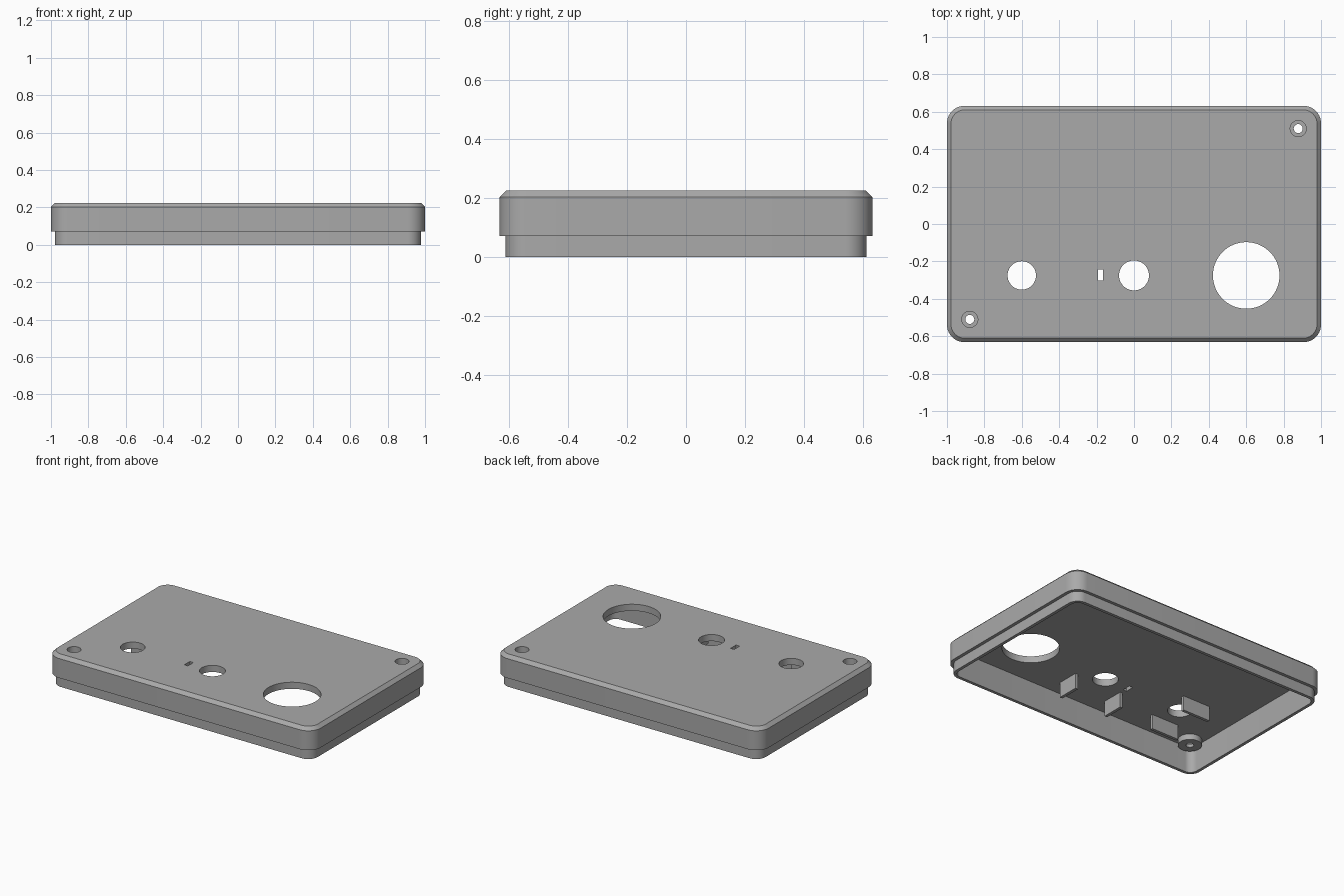
import bpy, bmesh, math

if "Cube" in bpy.data.objects:
    bpy.data.objects.remove(bpy.data.objects["Cube"])

grey = bpy.data.materials.new("plain_grey")
grey.diffuse_color = (0.4, 0.4, 0.4, 1)
grey.use_nodes = True
grey.node_tree.nodes["Principled BSDF"].inputs["Base Color"].default_value = grey.diffuse_color

CEILING, TOP = 0.179, 0.224


def make(name, bm):
    bmesh.ops.recalc_face_normals(bm, faces=bm.faces)
    me = bpy.data.meshes.new(name)
    bm.to_mesh(me)
    bm.free()
    ob = bpy.data.objects.new(name, me)
    bpy.context.collection.objects.link(ob)
    me.materials.append(grey)
    return ob


def rounded_rect(hx, hy, r, n=10):
    pts = []
    for k, (sx, sy) in enumerate([(1, 1), (-1, 1), (-1, -1), (1, -1)]):
        for i in range(n + 1):
            a = math.pi / 2 * (k + i / n)
            pts.append((sx * (hx - r) + r * math.cos(a), sy * (hy - r) + r * math.sin(a)))
    return pts


def circle(r, n=64):
    return [(r * math.cos(2 * math.pi * i / n), r * math.sin(2 * math.pi * i / n)) for i in range(n)]


def loft(name, sections, caps=True, closed=False, center=(0, 0)):
    """Join a stack of (outline, z) sections into a skin."""
    bm = bmesh.new()
    rings = [[bm.verts.new((x + center[0], y + center[1], z)) for x, y in pts] for pts, z in sections]
    pairs = list(zip(rings, rings[1:]))
    if closed:
        pairs.append((rings[-1], rings[0]))
    for a, b in pairs:
        n = len(a)
        for i in range(n):
            j = (i + 1) % n
            bm.faces.new((a[i], a[j], b[j], b[i]))
    if caps:
        bm.faces.new(rings[0])
        bm.faces.new(rings[-1])
    return make(name, bm)


def box(name, x0, x1, y0, y1, z0, z1):
    pts = [(x0, y0), (x1, y0), (x1, y1), (x0, y1)]
    return loft(name, [(pts, z0), (pts, z1)])


def smooth(ob):
    bpy.ops.object.select_all(action='DESELECT')
    ob.select_set(True)
    bpy.context.view_layer.objects.active = ob
    bpy.ops.object.shade_smooth_by_angle(angle=math.radians(30))


# Hollow lid shell: cavity, stepped lip, outer wall, chamfered top
cavity = rounded_rect(0.957, 0.590, 0.05)
lip = rounded_rect(0.978, 0.611, 0.072)
wall = rounded_rect(1.0, 0.632, 0.094)
top = rounded_rect(0.978, 0.610, 0.072)
shell = loft("lid_shell", [(cavity, CEILING), (cavity, 0), (lip, 0), (lip, 0.07),
                           (wall, 0.07), (wall, 0.202), (top, TOP)])

# Through holes: three round openings, two screw recesses, one slot
cutters = [loft("hole_cutter", [(circle(r), 0.1), (circle(r), 0.3)], center=(x, y))
           for x, y, r in [(-0.6, -0.275, 0.076), (0, -0.275, 0.08), (0.6, -0.275, 0.178),
                           (0.878, 0.51, 0.043), (-0.878, -0.51, 0.043)]]
cutters.append(box("slot_cutter", -0.193, -0.166, -0.302, -0.243, 0.1, 0.3))
for c in cutters:
    m = shell.modifiers.new("cut", 'BOOLEAN')
    m.operation, m.solver, m.object = 'DIFFERENCE', 'EXACT', c
bpy.context.view_layer.update()
cut_mesh = bpy.data.meshes.new_from_object(shell.evaluated_get(bpy.context.evaluated_depsgraph_get()))
shell.modifiers.clear()
shell.data = cut_mesh
shell.data.name = "lid_shell"
for c in cutters:
    bpy.data.objects.remove(c)
smooth(shell)

# Screw bosses with a stepped bore under opposite corners
for s in (1, -1):
    boss = loft("screw_boss", [(circle(r), z) for r, z in
                               [(0.074, CEILING), (0.074, 0.14), (0.024, 0.14),
                                (0.024, 0.16), (0.043, 0.16), (0.043, CEILING)]],
                caps=False, closed=True, center=(s * 0.878, s * 0.51))
    smooth(boss)

# Support ribs hanging from the ceiling
for s in (1, -1):
    box("middle_rib", s * 0.18 - 0.01, s * 0.18 + 0.01, -0.485, -0.335, 0.074, CEILING)
    y = -0.279 + s * 0.15
    box("side_rib", -0.707, -0.5, y - 0.01, y + 0.01, 0.079, CEILING)
